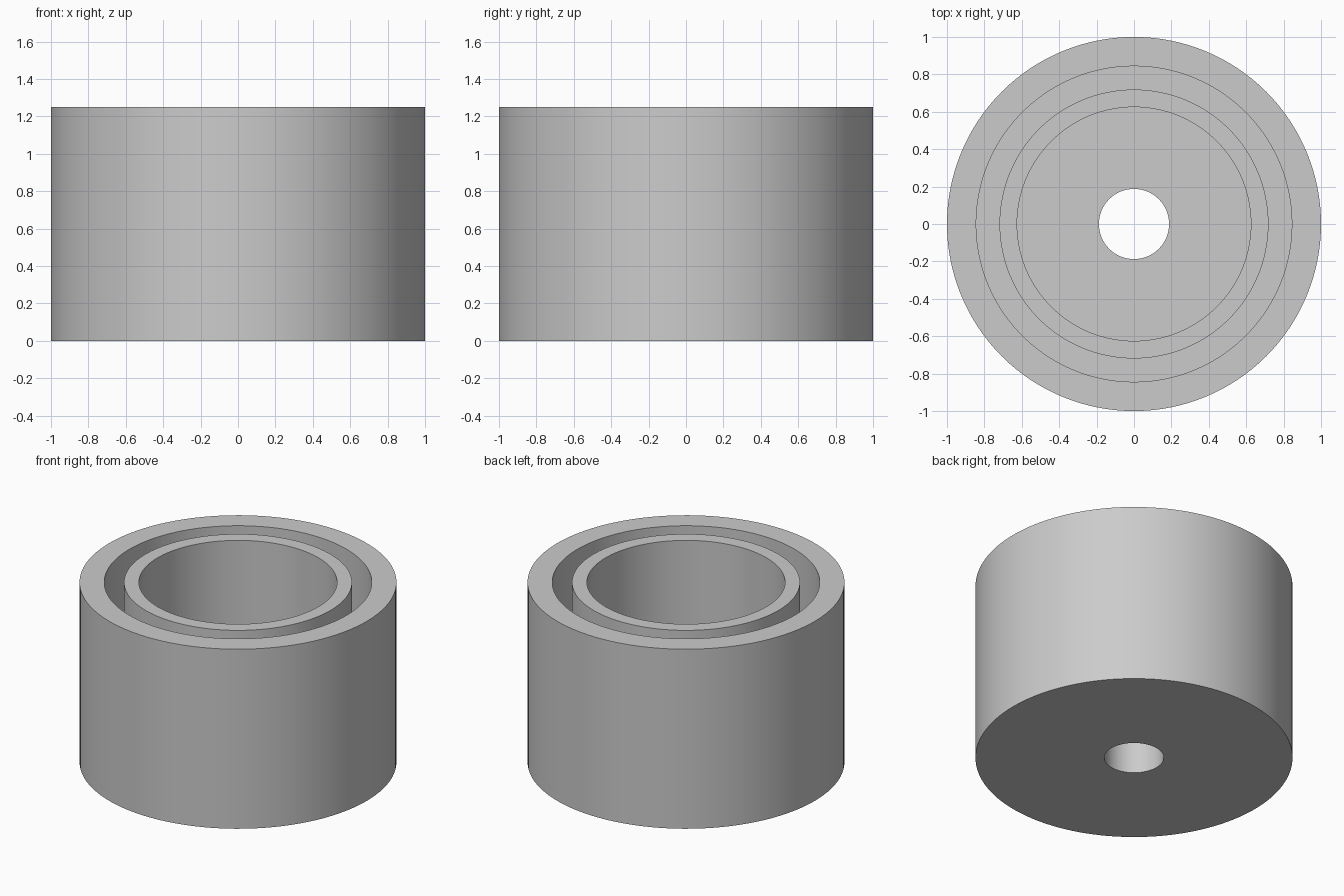
import bpy, bmesh, math
from mathutils import Vector

cube = bpy.data.objects.get("Cube")
if cube:
    bpy.data.objects.remove(cube, do_unlink=True)

SEGMENTS = 128
HEIGHT = 1.25
FLOOR = 0.3            # top of the solid base
HOLE, BORE, RING, GROOVE, OUTER = 0.1875, 0.625, 0.719, 0.844, 1.0

grey = bpy.data.materials.new("light grey")
grey.use_nodes = True
colour = (0.6, 0.6, 0.6, 1)
grey.diffuse_color = colour
grey.node_tree.nodes["Principled BSDF"].inputs["Base Color"].default_value = colour


def lathe(name, profile, material):
    """Revolve a closed (radius, height) profile around z."""
    bm = bmesh.new()
    verts = [bm.verts.new((r, 0, z)) for r, z in profile]
    edges = [bm.edges.new((v, verts[(i + 1) % len(verts)])) for i, v in enumerate(verts)]
    bmesh.ops.spin(bm, geom=verts + edges, cent=(0, 0, 0), axis=Vector((0, 0, 1)),
                   angle=math.tau, steps=SEGMENTS, use_merge=True)
    bmesh.ops.remove_doubles(bm, verts=bm.verts, dist=1e-5)
    bmesh.ops.recalc_face_normals(bm, faces=bm.faces)
    mesh = bpy.data.meshes.new(name)
    bm.to_mesh(mesh)
    bm.free()
    mesh.materials.append(material)
    obj = bpy.data.objects.new(name, mesh)
    bpy.context.collection.objects.link(obj)
    bpy.ops.object.select_all(action="DESELECT")
    obj.select_set(True)
    bpy.context.view_layer.objects.active = obj
    bpy.ops.object.shade_smooth_by_angle(angle=math.radians(30))
    return obj


# Double-walled cup: pierced base, inner sleeve, ring groove and outer wall
lathe("double_walled_cup", [
    (HOLE, 0), (OUTER, 0), (OUTER, HEIGHT), (GROOVE, HEIGHT),
    (GROOVE, FLOOR), (RING, FLOOR), (RING, HEIGHT), (BORE, HEIGHT),
    (BORE, FLOOR), (HOLE, FLOOR),
], grey)
